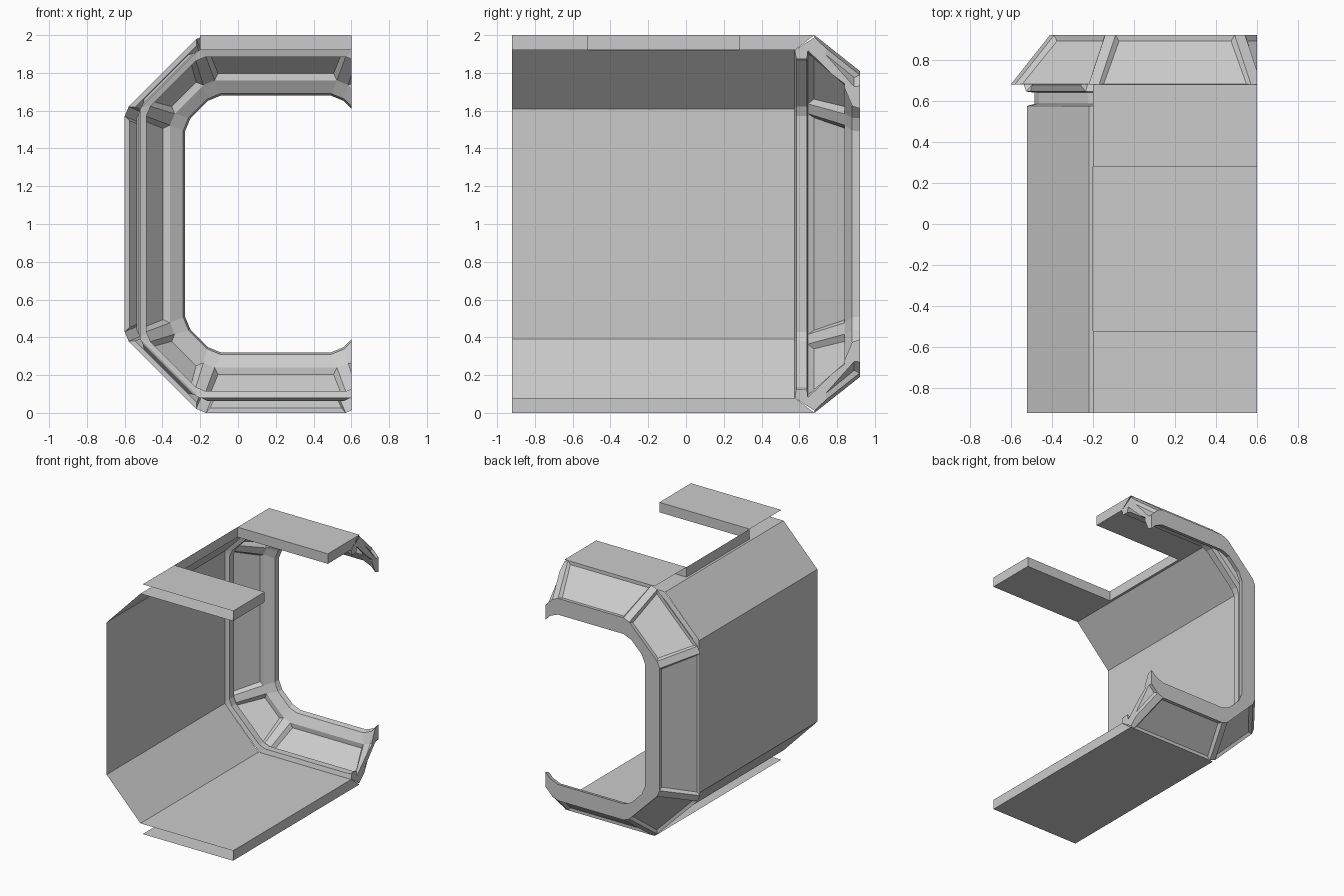
import bpy, bmesh
from mathutils import Vector

if "Cube" in bpy.data.objects:
    bpy.data.objects.remove(bpy.data.objects["Cube"])

AXIS_X, AXIS_Z = 0.2, 1.0      # centre of the full octagon the section is cut from
CUT_X = 0.6


def finish(bm, name):
    bmesh.ops.remove_doubles(bm, verts=bm.verts, dist=1e-5)
    me = bpy.data.meshes.new(name)
    bm.to_mesh(me)
    bm.free()
    ob = bpy.data.objects.new(name, me)
    bpy.context.collection.objects.link(ob)
    return ob


def polys(name, faces):
    bm = bmesh.new()
    for f in faces:
        bm.faces.new([bm.verts.new(p) for p in f])
    return finish(bm, name)


def octagon(d, c, b):
    """Octagon (x, z) inset d from the walls, diagonal on z - x = c, corners cut by b."""
    hw, hd = 0.8 - d, 1 - d
    px, pz = AXIS_X - (2 - d - c), c - 0.6 + d - AXIS_Z
    pts = [Vector(p) for p in ((px, hd), (hw, pz), (hw, -pz), (px, -hd),
                               (-px, -hd), (-hw, -pz), (-hw, pz), (-px, hd))]
    out = []
    for i, p in enumerate(pts):
        for q in (pts[i - 1], pts[(i + 1) % 8]):
            v = p + (q - p).normalized() * b
            out.append((v.x + AXIS_X, v.y + AXIS_Z))
    return out


# Frame ring: stations (y, inset, diagonal, corner cut) from outside, over the rim, to inside
def inner(y, d, b):
    return (y, d, 2.24 - 1.34 * d, b)


stations = [(0.68, 0, 2.2, 0.03), (0.92, 0.19, 1.93, 0.03),
            inner(0.92, 0.32, 0.04), inner(0.88, 0.31, 0.04), inner(0.84, 0.24, 0.035),
            inner(0.645, 0.075, 0.03), inner(0.64, 0.115, 0.03),
            inner(0.585, 0.115, 0.03), inner(0.575, 0.08, 0.01)]
bm = bmesh.new()
rings = [[bm.verts.new((x, y, z)) for x, z in octagon(d, c, b)] for y, d, c, b in stations]
panels = []
for s in range(len(rings) - 1):
    a, b = rings[s], rings[s + 1]
    for i in range(16):
        j = (i + 1) % 16
        f = bm.faces.new((a[i], a[j], b[j], b[i]))
        if s in (0, 4) and i % 2 == 1:
            panels.append((f, s == 0))
bmesh.ops.recalc_face_normals(bm, faces=bm.faces)

# Recessed panels on both slopes of the frame
for f, outside in panels:
    bmesh.ops.inset_individual(bm, faces=[f], thickness=0.028, depth=0)
    f.normal_update()
    c = f.calc_center_median()
    to_axis = Vector((AXIS_X - c.x, 0, AXIS_Z - c.z))
    n = f.normal * (1 if f.normal.dot(to_axis) > 0 else -1)
    for v in f.verts:
        v.co += n * (0.02 if outside else -0.03)

# Cut the ring open and close the two cut ends
bmesh.ops.bisect_plane(bm, geom=bm.verts[:] + bm.edges[:] + bm.faces[:], dist=1e-5,
                       plane_co=(CUT_X, 0, 0), plane_no=(1, 0, 0), clear_outer=True)
for top in (True, False):
    edges = [e for e in bm.edges if e.is_boundary
             and all(abs(v.co.x - CUT_X) < 1e-4 and (v.co.z > 1) == top for v in e.verts)]
    ends = [v for v in {v for e in edges for v in e.verts}
            if sum(e in edges for e in v.link_edges) == 1]
    if len(ends) == 2:
        edges.append(bm.edges.new(ends))
    bmesh.ops.contextual_create(bm, geom=edges)
bmesh.ops.recalc_face_normals(bm, faces=bm.faces)
finish(bm, "frame_ring")

# Side wall and its sloping panels, one thin sheet
F, B = -0.92, 0.575
prof = [(-0.22, 1.92), (-0.52, 1.61), (-0.52, 0.39), (-0.22, 0.08)]
polys("wall_sheet", [[(p[0], F, p[1]), (q[0], F, q[1]), (q[0], B, q[1]), (p[0], B, p[1])]
                     for p, q in zip(prof, prof[1:])])


def flat(x0, x1, y0, y1, z):
    return [(x0, y0, z), (x1, y0, z), (x1, y1, z), (x0, y1, z)]


def side(y0, y1, y2, zi, zo):
    """Edge face on the open side; y1 is the inner end and y2 the outer end."""
    return [(CUT_X, y0, zi), (CUT_X, y1, zi), (CUT_X, y2, zo), (CUT_X, y0, zo)]


# Floor slab
polys("floor", [flat(-0.22, CUT_X, F, B, 0.08), flat(-0.2, CUT_X, F, 0.68, 0)[::-1],
                side(F, B, 0.68, 0.08, 0)])

# Roof slab with a rectangular opening
H0, H1 = -0.52, 0.28
roof = [side(F, H0, H0, 1.92, 2), side(H1, B, 0.68, 1.92, 2),
        flat(-0.22, -0.2, H0, H1, 1.92)]
for y0, y1, y2 in ((F, H0, H0), (H1, B, 0.68)):
    roof += [flat(-0.22, CUT_X, y0, y1, 1.92)[::-1], flat(-0.2, CUT_X, y0, y2, 2)]
for y in (H0, H1):
    roof.append([(-0.2, y, 1.92), (CUT_X, y, 1.92), (CUT_X, y, 2), (-0.2, y, 2)])
roof.append([(-0.2, H0, 1.92), (-0.2, H1, 1.92), (-0.2, H1, 2), (-0.2, H0, 2)])
polys("roof", roof)
